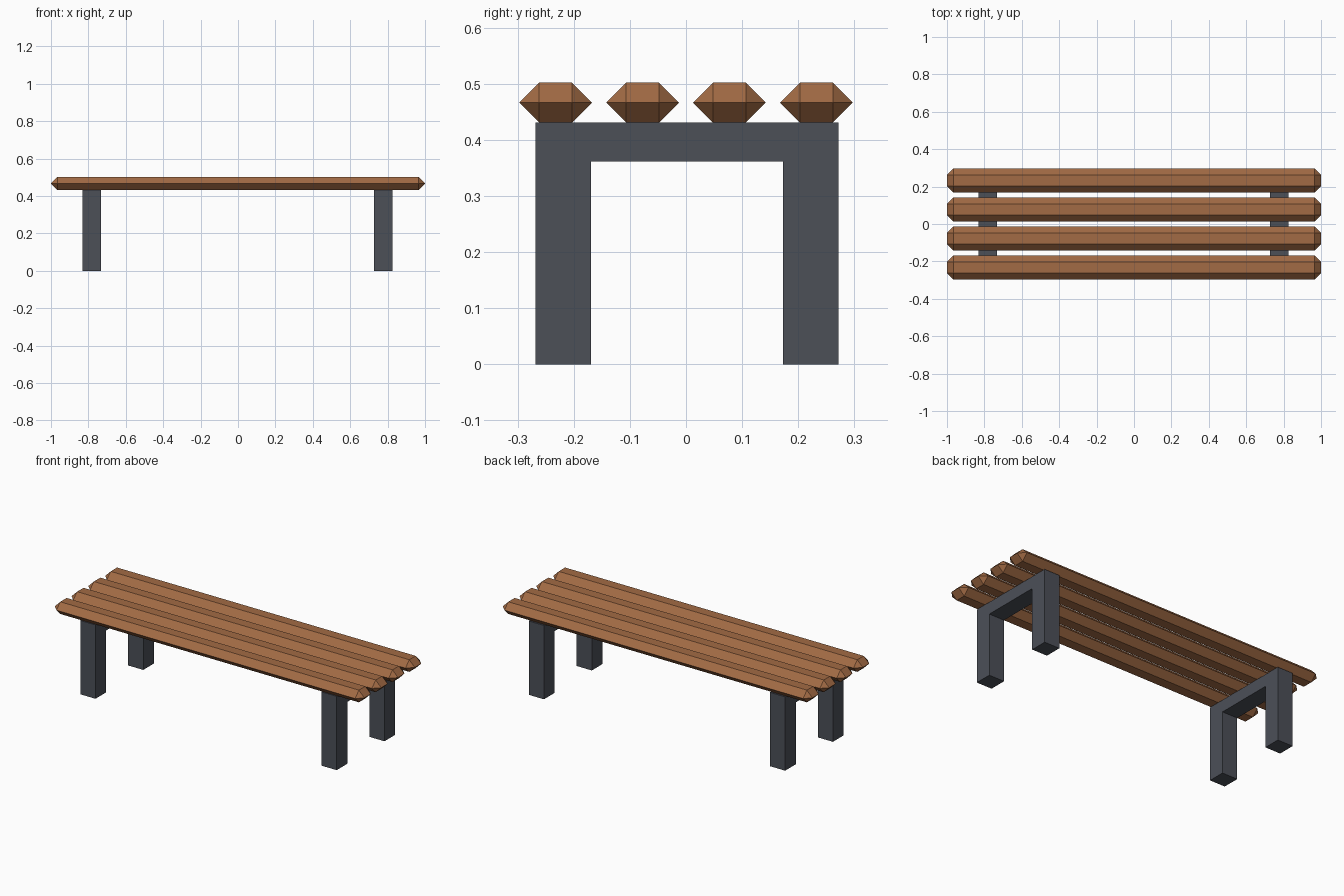
import bpy
import bmesh

cube = bpy.data.objects.get("Cube")
if cube:
    bpy.data.objects.remove(cube, do_unlink=True)


def material(name, color):
    mat = bpy.data.materials.new(name)
    mat.use_nodes = True
    mat.diffuse_color = (*color, 1)
    mat.node_tree.nodes["Principled BSDF"].inputs["Base Color"].default_value = (*color, 1)
    return mat


def add_object(name, bm, mat, location):
    bmesh.ops.recalc_face_normals(bm, faces=bm.faces)
    mesh = bpy.data.meshes.new(name)
    bm.to_mesh(mesh)
    bm.free()
    mesh.materials.append(mat)
    obj = bpy.data.objects.new(name, mesh)
    obj.location = location
    bpy.context.collection.objects.link(obj)
    return obj


wood = material("brown wood", (0.36, 0.145, 0.058))
metal = material("dark grey metal", (0.072, 0.079, 0.097))

# Seat slats: boxes chamfered so deeply that their sides come to an edge
LENGTH, WIDTH, HEIGHT = 2.0, 0.13, 0.071
TOP_OF_FRAME = 0.431


def add_slat(name, y):
    half = (LENGTH / 2, WIDTH / 2, HEIGHT / 2)
    chamfer = HEIGHT / 2
    bm = bmesh.new()
    for axis in range(3):
        for sx in (-1, 1):
            for sy in (-1, 1):
                for sz in (-1, 1):
                    signs = (sx, sy, sz)
                    bm.verts.new([s * (h if i == axis else h - chamfer)
                                  for i, (s, h) in enumerate(zip(signs, half))])
    bmesh.ops.remove_doubles(bm, verts=bm.verts, dist=0.0001)
    bmesh.ops.convex_hull(bm, input=bm.verts)
    bmesh.ops.dissolve_limit(bm, angle_limit=0.01, verts=bm.verts, edges=bm.edges)
    add_object(name, bm, wood, (0, y, TOP_OF_FRAME + HEIGHT / 2))


for i in range(4):
    add_slat(f"seat_slat_{i + 1}", (i - 1.5) * 0.155)

# Leg frames: an upside-down U profile, extruded along x
OUTER, INNER, BEAM_BOTTOM, DEPTH = 0.27, 0.171, 0.361, 0.098


def add_frame(name, x):
    half_profile = [(OUTER, TOP_OF_FRAME), (OUTER, 0), (INNER, 0), (INNER, BEAM_BOTTOM)]
    profile = half_profile + [(-y, z) for y, z in reversed(half_profile)]
    bm = bmesh.new()
    face = bm.faces.new([bm.verts.new((-DEPTH / 2, y, z)) for y, z in profile])
    result = bmesh.ops.extrude_face_region(bm, geom=[face], use_keep_orig=True)
    moved = [v for v in result["geom"] if isinstance(v, bmesh.types.BMVert)]
    bmesh.ops.translate(bm, verts=moved, vec=(DEPTH, 0, 0))
    add_object(name, bm, metal, (x, 0.002, 0))


add_frame("right_leg_frame", -0.782)
add_frame("left_leg_frame", 0.776)
